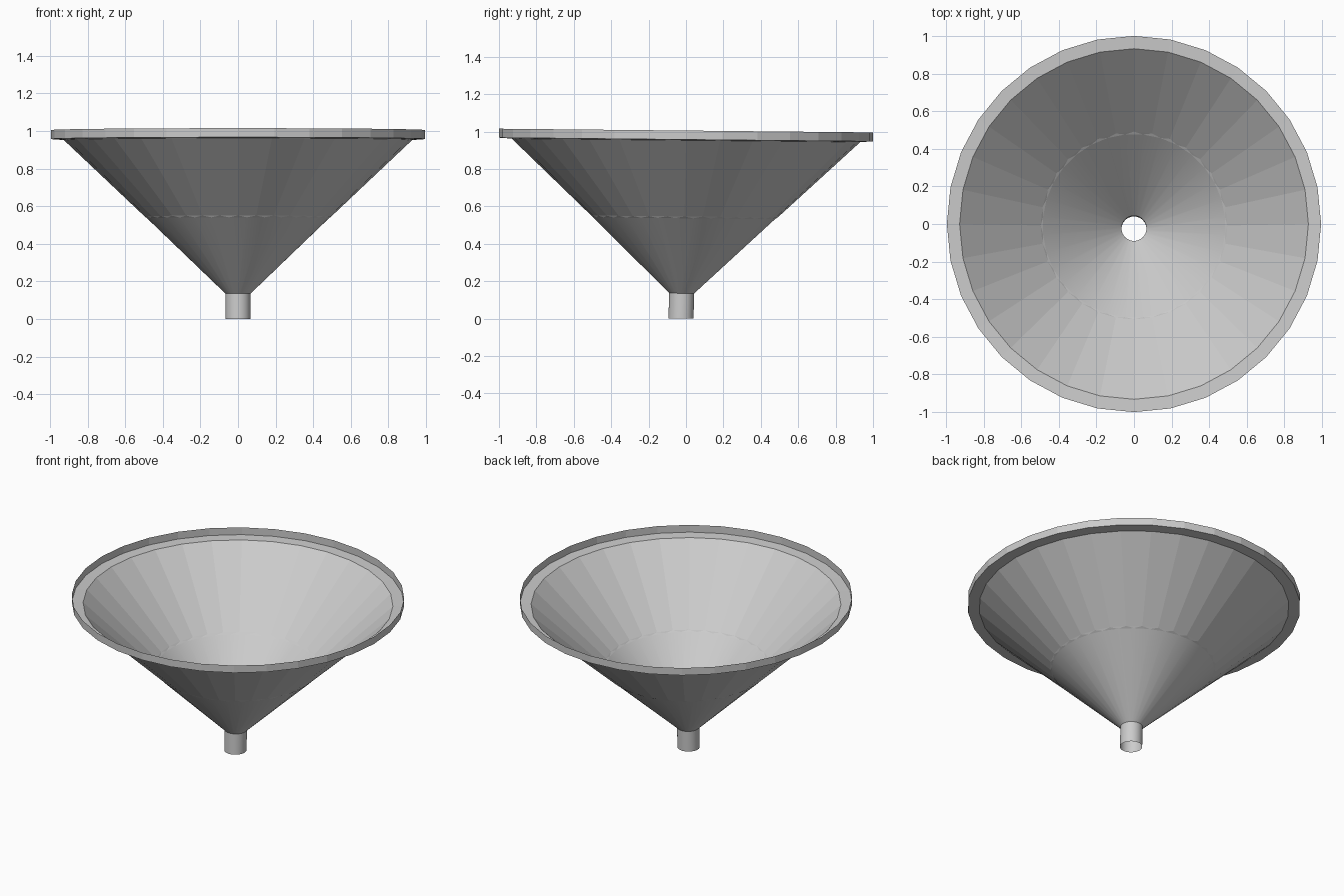
import bpy, bmesh, math

cube = bpy.data.objects.get("Cube")
if cube:
    bpy.data.objects.remove(cube)

SIDES = 32
STEP = 2 * math.pi / SIDES

grey = bpy.data.materials.new("light_grey")
grey.use_nodes = True
grey.diffuse_color = (0.6, 0.6, 0.6, 1)
grey.node_tree.nodes["Principled BSDF"].inputs["Base Color"].default_value = (0.6, 0.6, 0.6, 1)


def add_ring(bm, radius, z, centre_y, tilt, turn=0.0):
    """Ring of vertices, leaning slightly along y."""
    verts = []
    for i in range(SIDES):
        a = (i + turn) * STEP
        y = radius * math.sin(a)
        verts.append(bm.verts.new((0.995 * radius * math.cos(a), centre_y + y, z - tilt * y)))
    return verts


def join_rings(bm, low, high, smooth=False):
    for i in range(SIDES):
        j = (i + 1) % SIDES
        bm.faces.new((low[i], low[j], high[j], high[i])).smooth = smooth


def join_half_turned(bm, low, high):
    """Zigzag band; the upper ring is half a step ahead of the lower."""
    for i in range(SIDES):
        j = (i + 1) % SIDES
        bm.faces.new((low[i], low[j], high[i]))
        bm.faces.new((low[j], high[j], high[i]))


def finish(bm, name):
    mesh = bpy.data.meshes.new(name)
    bm.to_mesh(mesh)
    bm.free()
    mesh.materials.append(grey)
    obj = bpy.data.objects.new(name, mesh)
    bpy.context.collection.objects.link(obj)


# Open spout tube
bm = bmesh.new()
bottom = add_ring(bm, 0.067, 0.0, -0.027, 0)
top = add_ring(bm, 0.067, 0.135, -0.023, 0.01)
join_rings(bm, bottom, top, smooth=True)
finish(bm, "spout")

# Thin cone in two stages, with a narrow seam between them
bm = bmesh.new()
neck = add_ring(bm, 0.067, 0.135, -0.023, 0.01, 0.5)
seam_low = add_ring(bm, 0.488, 0.536, -0.01, 0.01, 0.5)
seam_high = add_ring(bm, 0.499, 0.546, -0.008, 0.01, 1.0)
mouth = add_ring(bm, 0.932, 0.953, 0, 0.01, 1.0)
join_rings(bm, neck, seam_low, smooth=True)
join_half_turned(bm, seam_low, seam_high)
join_rings(bm, seam_high, mouth)
finish(bm, "cone")

# Flat flange with an upright lip
bm = bmesh.new()
inner = add_ring(bm, 0.932, 0.953, 0, 0.01)
outer = add_ring(bm, 1.0, 0.957, 0, 0.01)
lip = add_ring(bm, 1.0, 1.005, 0, 0.01)
join_rings(bm, inner, outer)
join_rings(bm, outer, lip)
finish(bm, "rim")
